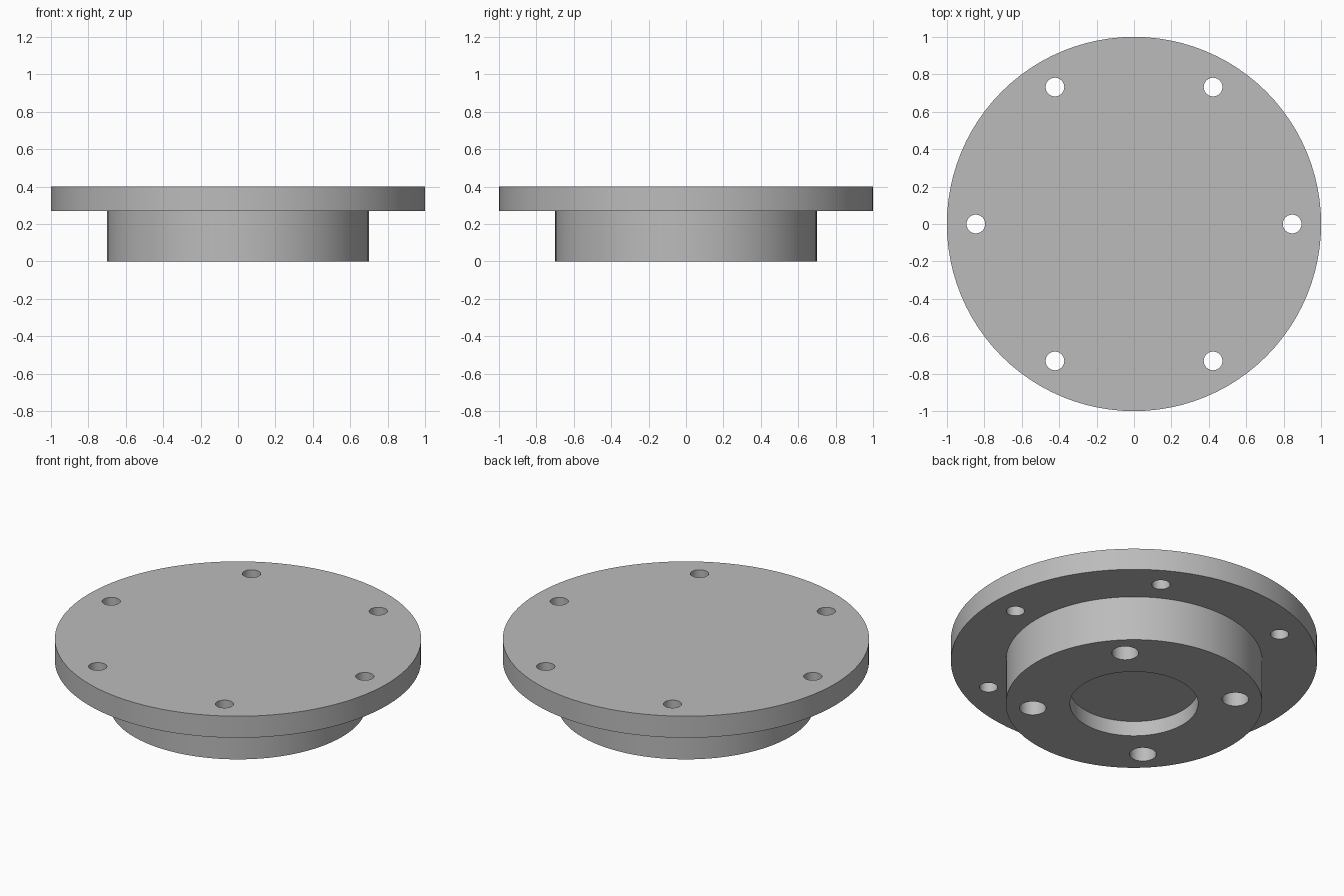
import bpy, bmesh
from math import cos, sin, pi, radians
from mathutils import Matrix, Vector

cube = bpy.data.objects.get("Cube")
if cube:
    bpy.data.objects.remove(cube)

SEGMENTS = 96
TOP, SHOULDER = 0.40, 0.27

# Plain grey metal
grey = bpy.data.materials.new("grey_metal")
grey.use_nodes = True
colour = (0.5, 0.5, 0.5, 1)
grey.diffuse_color = colour
grey.node_tree.nodes["Principled BSDF"].inputs["Base Color"].default_value = colour


def add_object(name, bm):
    bmesh.ops.recalc_face_normals(bm, faces=bm.faces)
    mesh = bpy.data.meshes.new(name)
    bm.to_mesh(mesh)
    bm.free()
    mesh.materials.append(grey)
    obj = bpy.data.objects.new(name, mesh)
    bpy.context.collection.objects.link(obj)
    return obj


def lathe(name, profile):
    """Turn a radius/height profile around z, closing both ends with caps."""
    bm = bmesh.new()
    rings = [[bm.verts.new((r * cos(2 * pi * i / SEGMENTS), r * sin(2 * pi * i / SEGMENTS), z))
              for i in range(SEGMENTS)] for r, z in profile]
    for low, high in zip(rings, rings[1:]):
        for i in range(SEGMENTS):
            j = (i + 1) % SEGMENTS
            bm.faces.new((low[i], low[j], high[j], high[i]))
    bm.faces.new(rings[0])
    bm.faces.new(rings[-1])
    return add_object(name, bm)


def hole_circle(name, count, start, distance, radius, bottom, top):
    """Ring of cylinders used to drill a bolt circle."""
    bm = bmesh.new()
    for k in range(count):
        a = start + 2 * pi * k / count
        centre = Vector((distance * cos(a), distance * sin(a), (bottom + top) / 2))
        bmesh.ops.create_cone(bm, cap_ends=True, segments=40, radius1=radius, radius2=radius,
                              depth=top - bottom, matrix=Matrix.Translation(centre))
    return add_object(name, bm)


# Flange disc with its boss and the shallow round recess underneath
flange = lathe("flange_with_boss", [
    (0.35, 0.09), (0.35, 0), (0.70, 0), (0.70, SHOULDER), (1, SHOULDER), (1, TOP)])

# Six through holes in the rim, four blind holes in the boss
drills = [
    hole_circle("rim_hole_drill", 6, 0, 0.845, 0.05, SHOULDER - 0.1, TOP + 0.1),
    hole_circle("boss_hole_drill", 4, radians(45), 0.555, 0.073, -0.1, 0.2),
]

bpy.context.view_layer.objects.active = flange
for drill in drills:
    drill.hide_render = True
    cut = flange.modifiers.new(drill.name, "BOOLEAN")
    cut.operation = "DIFFERENCE"
    cut.solver = "EXACT"
    cut.object = drill
    bpy.ops.object.modifier_apply(modifier=cut.name)
    bpy.data.objects.remove(drill)

# Smooth round walls, crisp edges
bpy.ops.object.select_all(action="DESELECT")
flange.select_set(True)
bpy.ops.object.shade_smooth_by_angle(angle=radians(30))
